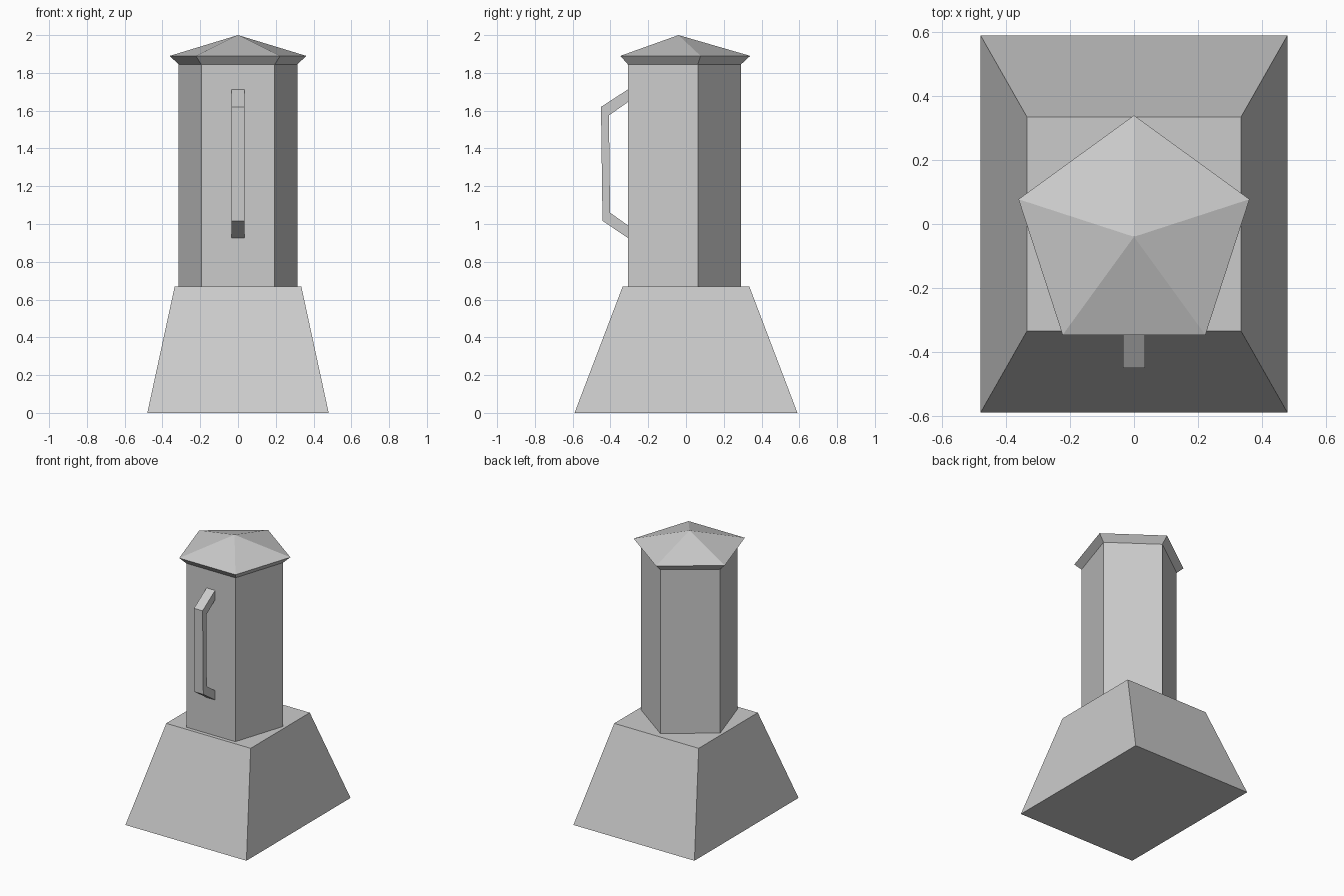
import bpy
import bmesh
from math import cos, sin, pi

cube = bpy.data.objects.get("Cube")
if cube:
    bpy.data.objects.remove(cube, do_unlink=True)

grey = bpy.data.materials.new("plain grey")
grey.use_nodes = True
colour = (0.6, 0.6, 0.6, 1)
grey.diffuse_color = colour
grey.node_tree.nodes["Principled BSDF"].inputs["Base Color"].default_value = colour

AXIS_Y = -0.04  # centre line of the body and lid


def loft(name, rings):
    """Skin a stack of equal-sided rings and close both ends."""
    bm = bmesh.new()
    loops = [[bm.verts.new(p) for p in ring] for ring in rings]
    n = len(loops[0])
    for low, high in zip(loops, loops[1:]):
        for i in range(n):
            j = (i + 1) % n
            bm.faces.new((low[i], low[j], high[j], high[i]))
    bm.faces.new(loops[0][::-1])
    bm.faces.new(loops[-1])
    bmesh.ops.remove_doubles(bm, verts=bm.verts, dist=0.0001)
    bmesh.ops.recalc_face_normals(bm, faces=bm.faces)
    mesh = bpy.data.meshes.new(name)
    bm.to_mesh(mesh)
    bm.free()
    mesh.materials.append(grey)
    obj = bpy.data.objects.new(name, mesh)
    bpy.context.collection.objects.link(obj)
    return obj


def rectangle(hx, hy, z):
    return [(-hx, -hy, z), (hx, -hy, z), (hx, hy, z), (-hx, hy, z)]


def pentagon(radius, z):
    # One corner points to the back, one flat side to the front
    angles = [pi / 2 + i * 2 * pi / 5 for i in range(5)]
    return [(radius * cos(a), AXIS_Y + radius * sin(a), z) for a in angles]


# Tapered base
loft("base", [rectangle(0.48, 0.59, 0), rectangle(0.335, 0.335, 0.67)])

# Five-sided body
loft("body", [pentagon(0.331, 0.67), pentagon(0.331, 1.845)])

# Lid: flared rim below a shallow pyramid
lid = loft("lid", [pentagon(0.331, 1.845), pentagon(0.38, 1.89)])
bm = bmesh.new()
bm.from_mesh(lid.data)
top = max(bm.faces, key=lambda f: f.calc_center_median().z)
peak = bmesh.ops.poke(bm, faces=[top])["verts"][0]
peak.co.z = 2.0
bm.to_mesh(lid.data)
bm.free()

# Handle: outer and inner side profile as (y, z) pairs, swept across x
outer = [(-0.308, 1.712), (-0.45, 1.62), (-0.442, 1.017), (-0.308, 0.926)]
inner = [(-0.308, 1.645), (-0.408, 1.575), (-0.402, 1.06), (-0.308, 0.993)]
W = 0.034
loft("handle", [[(-W, *o), (W, *o), (W, *i), (-W, *i)]
                for o, i in zip(outer, inner)])
